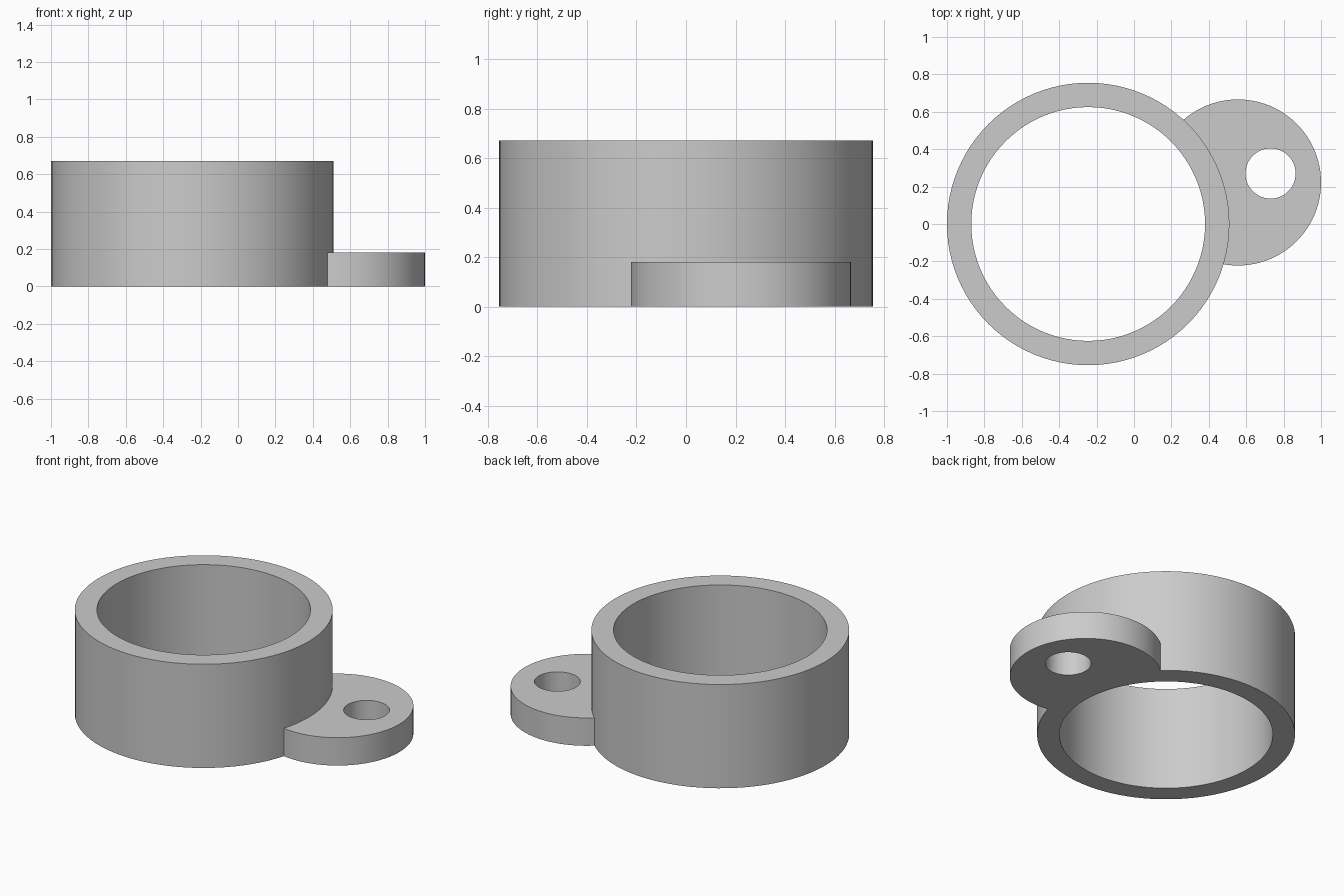
import bpy

cube = bpy.data.objects.get("Cube")
if cube:
    bpy.data.objects.remove(cube, do_unlink=True)

SEGMENTS = 96
RING_X, RING_R, BORE_R, RING_H = -0.245, 0.755, 0.625, 0.67
LUG_X, LUG_Y, LUG_R, LUG_H = 0.556, 0.222, 0.444, 0.18
HOLE_X, HOLE_Y, HOLE_R = 0.73, 0.27, 0.134

grey = bpy.data.materials.new("plain_grey")
grey.use_nodes = True
colour = (0.6, 0.6, 0.6, 1)
grey.diffuse_color = colour
grey.node_tree.nodes["Principled BSDF"].inputs["Base Color"].default_value = colour


def cylinder(name, x, y, radius, bottom, top):
    bpy.ops.mesh.primitive_cylinder_add(
        vertices=SEGMENTS, radius=radius, depth=top - bottom,
        location=(x, y, (bottom + top) / 2))
    obj = bpy.context.object
    obj.name = name
    obj.data.materials.append(grey)
    return obj


def combine(target, tool, operation):
    mod = target.modifiers.new(tool.name, "BOOLEAN")
    mod.operation = operation
    mod.solver = "EXACT"
    mod.object = tool
    bpy.context.view_layer.objects.active = target
    bpy.ops.object.modifier_apply(modifier=mod.name)
    bpy.data.objects.remove(tool, do_unlink=True)


# Ring wall with the low side lug merged into it
body = cylinder("ring_with_lug", RING_X, 0, RING_R, 0, RING_H)
combine(body, cylinder("lug", LUG_X, LUG_Y, LUG_R, 0, LUG_H), "UNION")

# Through bore of the ring and through hole of the lug
combine(body, cylinder("bore", RING_X, 0, BORE_R, -0.1, RING_H + 0.1), "DIFFERENCE")
combine(body, cylinder("lug_hole", HOLE_X, HOLE_Y, HOLE_R, -0.1, LUG_H + 0.1), "DIFFERENCE")

# Smooth round walls, crisp rims
bpy.ops.object.select_all(action="DESELECT")
body.select_set(True)
bpy.context.view_layer.objects.active = body
bpy.ops.object.shade_smooth_by_angle(angle=0.5)
